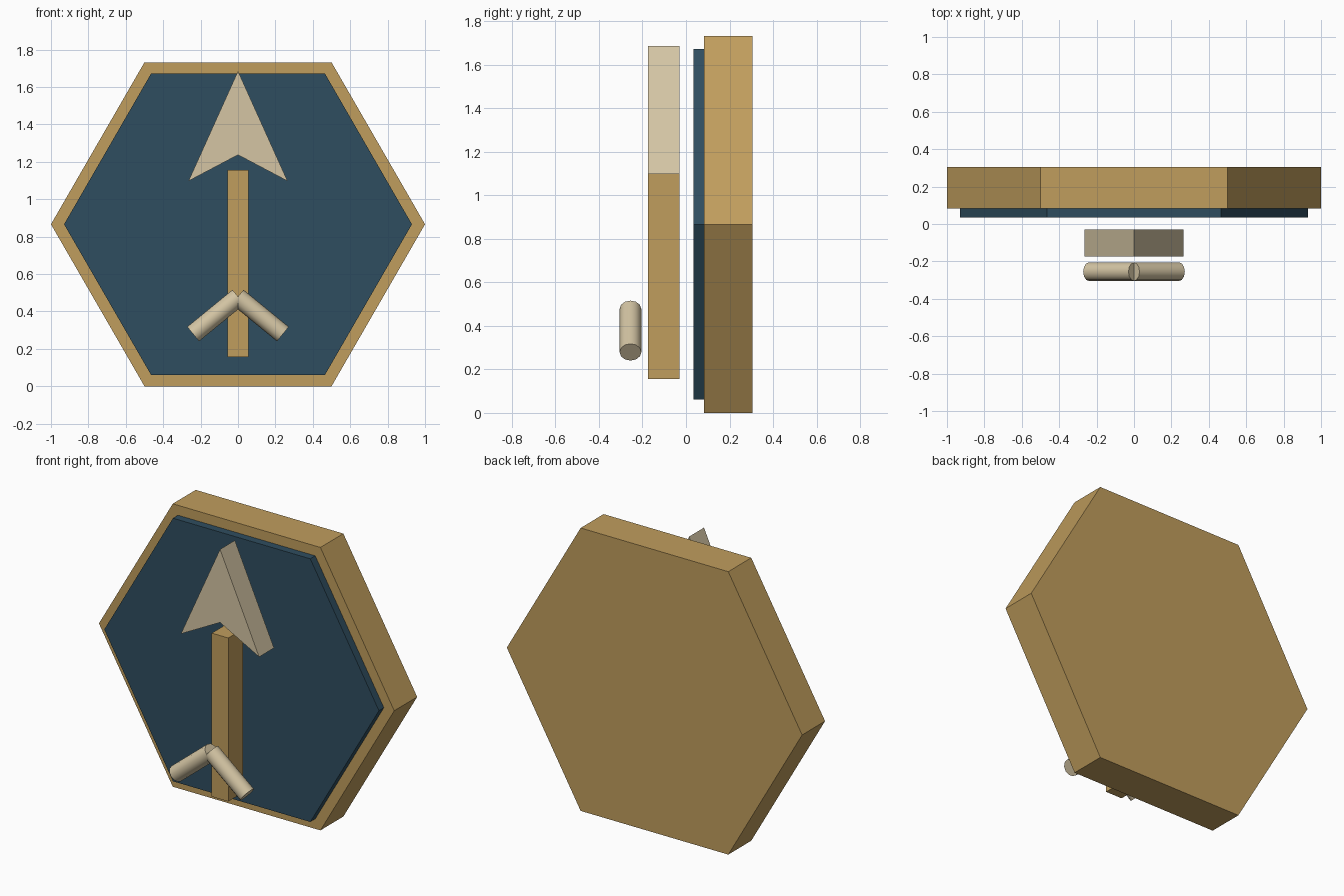
import bpy, math
from mathutils import Vector

if "Cube" in bpy.data.objects:
    bpy.data.objects.remove(bpy.data.objects["Cube"])


def material(name, rgb):
    m = bpy.data.materials.new(name)
    m.diffuse_color = (*rgb, 1)
    m.use_nodes = True
    m.node_tree.nodes["Principled BSDF"].inputs["Base Color"].default_value = m.diffuse_color
    return m


WOOD = material("tan wood", (0.53, 0.34, 0.11))
NAVY = material("slate blue", (0.028, 0.075, 0.115))
STONE = material("pale stone", (0.66, 0.56, 0.37))


def plate(name, outline, y0, y1, mat):
    """Extrude an x-z outline (counter-clockwise from the front) from y0 to y1."""
    n = len(outline)
    verts = [(x, y, z) for y in (y0, y1) for x, z in outline]
    faces = [tuple(range(n)), tuple(reversed(range(n, 2 * n)))]
    faces += [(i, n + i, n + (i + 1) % n, (i + 1) % n) for i in range(n)]
    me = bpy.data.meshes.new(name)
    me.from_pydata(verts, [], faces)
    me.materials.append(mat)
    ob = bpy.data.objects.new(name, me)
    bpy.context.collection.objects.link(ob)
    return ob


def hexagon(r, cz=math.sqrt(3) / 2):
    return [(r * math.cos(math.radians(60 * i)), cz + r * math.sin(math.radians(60 * i)))
            for i in range(6)]


# Hexagonal backing board and raised inner panel
plate("backing_board", hexagon(1.0), 0.083, 0.305, WOOD)
plate("inner_panel", hexagon(0.93), 0.035, 0.083, NAVY)

# Arrow
plate("arrow_shaft", [(-0.056, 0.156), (0.056, 0.156), (0.056, 1.157), (-0.056, 1.157)],
      -0.174, -0.03, WOOD)
plate("arrow_head", [(0, 1.685), (-0.265, 1.097), (0, 1.237), (0.265, 1.097)],
      -0.174, -0.03, STONE)

# Pair of round fletching bars
for side, label in ((-1, "left"), (1, "right")):
    a = Vector((-0.002 * side, -0.255, 0.477))
    b = Vector((0.24 * side, -0.255, 0.279))
    d = b - a
    bpy.ops.mesh.primitive_cylinder_add(vertices=12, radius=0.05, depth=d.length,
                                        location=(a + b) / 2,
                                        rotation=(0, math.atan2(d.x, d.z), 0))
    bar = bpy.context.object
    bar.name = "fletching_" + label
    bar.data.materials.append(STONE)
    bpy.ops.object.shade_smooth_by_angle(angle=math.radians(40))
